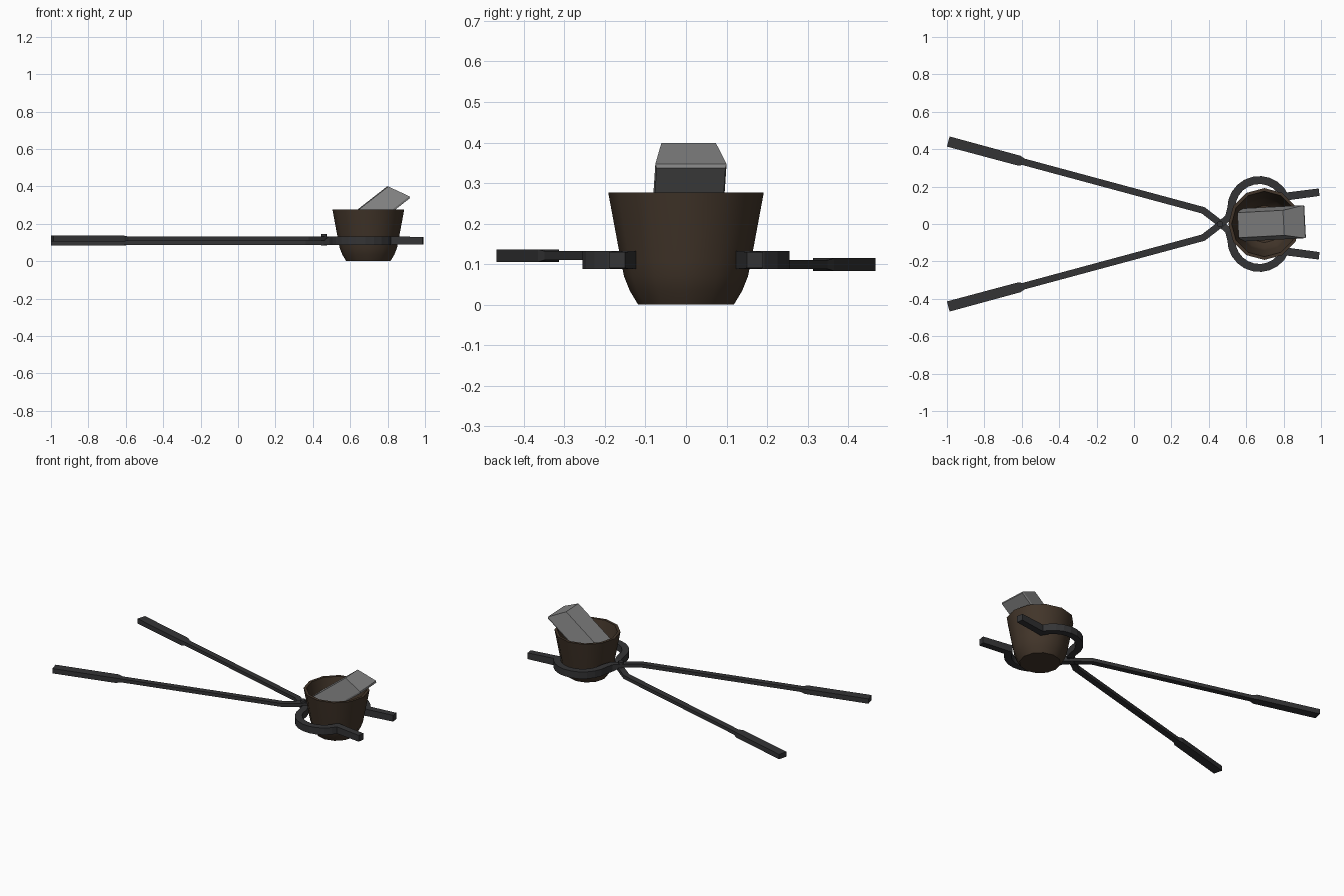
import bpy, bmesh, math
from mathutils import Vector, Matrix

if "Cube" in bpy.data.objects:
    bpy.data.objects.remove(bpy.data.objects["Cube"])


def material(name, rgb):
    m = bpy.data.materials.new(name)
    m.diffuse_color = (*rgb, 1)
    m.use_nodes = True
    m.node_tree.nodes["Principled BSDF"].inputs["Base Color"].default_value = m.diffuse_color
    return m


IRON = material("dark iron", (0.034, 0.034, 0.036))
CLAY = material("brown clay", (0.055, 0.036, 0.023))
METAL = material("grey metal", (0.23, 0.23, 0.23))


def finish(name, bm, mat, smooth=None):
    bmesh.ops.recalc_face_normals(bm, faces=bm.faces)
    me = bpy.data.meshes.new(name)
    bm.to_mesh(me)
    bm.free()
    me.materials.append(mat)
    ob = bpy.data.objects.new(name, me)
    bpy.context.collection.objects.link(ob)
    if smooth:
        bpy.ops.object.select_all(action='DESELECT')
        ob.select_set(True)
        bpy.context.view_layer.objects.active = ob
        bpy.ops.object.shade_smooth_by_angle(angle=math.radians(smooth))
    return ob


def loft(bm, rings):
    """Join closed rings of points and cap both ends."""
    vs = [[bm.verts.new(p) for p in ring] for ring in rings]
    for a, b in zip(vs, vs[1:]):
        n = len(a)
        for i in range(n):
            bm.faces.new((a[i], a[(i + 1) % n], b[(i + 1) % n], b[i]))
    bm.faces.new(vs[0])
    bm.faces.new(vs[-1])


def bar(name, path, z_mid):
    """Flat bar with mitred corners; path items are (x, y, z, width, height)."""
    pts = [Vector(p[:2]) for p in path]
    rings = []
    for i, (p, (_, _, z, w, h)) in enumerate(zip(pts, path)):
        d0 = (p - pts[max(i - 1, 0)]).normalized()
        d1 = (pts[min(i + 1, len(pts) - 1)] - p).normalized()
        t = (d0 + d1).normalized()
        side = Vector((-t.y, t.x))
        side *= w / 2 / max(0.5, t.dot(d1 if d1.length else d0))
        a, b = p + side, p - side
        rings.append([(a.x, a.y, z - h / 2), (b.x, b.y, z - h / 2),
                      (b.x, b.y, z + h / 2), (a.x, a.y, z + h / 2)])
    bm = bmesh.new()
    loft(bm, rings)
    return finish(name, bm, IRON)


# Tong arms: grip, shaft, crossing, curved jaw and flared tip
for name, s, z in (("tong_arm_back", 1, 0.099), ("tong_arm_front", -1, 0.121)):
    def shaft_y(x):
        return 0.073 - 0.27 * (x - 0.37)
    path = [(-0.993, shaft_y(-0.993), z, 0.056, 0.031),
            (-0.615, shaft_y(-0.615), z, 0.054, 0.031),
            (-0.59, shaft_y(-0.59), z, 0.036, 0.022),
            (0.37, 0.073, z, 0.036, 0.022),
            (0.465, 0.0, z, 0.036, 0.022),
            (0.505, -0.035, 0.11, 0.038, 0.044)]
    for i in range(11):
        a = math.radians(180 + i * 15.6)
        path.append((0.67 + 0.15 * math.cos(a), -0.085 + 0.15 * math.sin(a),
                     0.11, 0.042, 0.044))
    path.append((0.99, -0.17, 0.11, 0.04, 0.04))
    bar(name, [(x, y * s, pz, w, h) for x, y, pz, w, h in path], z)

# Pivot pin where the arms cross
bm = bmesh.new()
bmesh.ops.create_cone(bm, cap_ends=True, segments=12, radius1=0.016, radius2=0.016,
                      depth=0.062, matrix=Matrix.Translation((0.46, 0, 0.114)))
finish("pivot_pin", bm, IRON, 40)

# Crucible: lathed outer wall, rim and hollow
profile = [(0.118, 0), (0.139, 0.035), (0.153, 0.07), (0.16, 0.105), (0.192, 0.277),
           (0.175, 0.277), (0.143, 0.105), (0.132, 0.065), (0.1, 0.03)]
bm = bmesh.new()
loft(bm, [[(0.697 + r * math.cos(i * math.tau / 12), r * math.sin(i * math.tau / 12), z)
           for i in range(12)] for r, z in profile])
finish("crucible", bm, CLAY, 35)

# Ingot: tapered bar leaning in the crucible, narrow face up
bm = bmesh.new()
half_len, taper, thick = 0.155, 0.056, 0.12
loft(bm, [[(sx * hl, sy * hw, z) for sx, sy in ((-1, -1), (1, -1), (1, 1), (-1, 1))]
          for hl, hw, z in ((half_len + taper - 0.004, 0.085, -thick),
                            (half_len + taper, 0.088, -thick + 0.01),
                            (half_len, 0.067, 0))])
bm.transform(Matrix.Translation((0.678, 0, 0.304)) @ Matrix.Rotation(math.radians(3), 4, 'Z')
             @ Matrix.Rotation(math.radians(-38), 4, 'Y'))
finish("ingot", bm, METAL)
